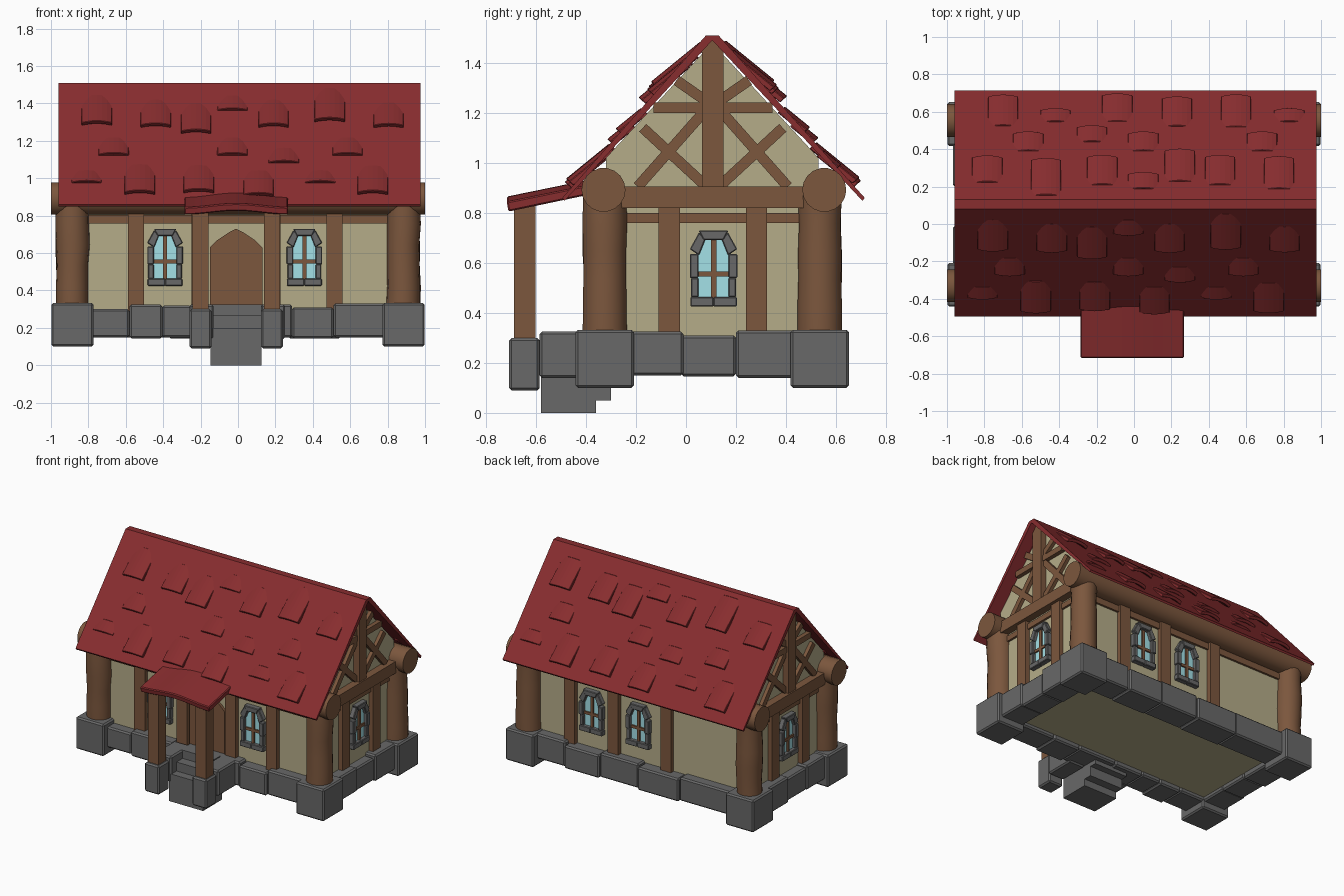
import bpy, bmesh, math, random
from mathutils import Vector

if "Cube" in bpy.data.objects:
    bpy.data.objects.remove(bpy.data.objects["Cube"])

random.seed(4)


def mat(name, *c):
    m = bpy.data.materials.new(name)
    m.diffuse_color = (*c, 1)
    m.use_nodes = True
    m.node_tree.nodes["Principled BSDF"].inputs["Base Color"].default_value = m.diffuse_color
    return m


RED = mat("red_tile", .245, .026, .028)
WOOD = mat("wood", .20, .095, .047)
PLASTER = mat("plaster", .46, .415, .25)
GLASS = mat("glass", .37, .75, .80)
STONE = mat("stone", .14, .14, .14)


def mesh(name, verts, faces, m, bevel=0, smooth=False):
    me = bpy.data.meshes.new(name)
    me.from_pydata(verts, [], faces)
    bm = bmesh.new()
    bm.from_mesh(me)
    bmesh.ops.recalc_face_normals(bm, faces=bm.faces)
    for f in bm.faces:
        f.smooth = smooth and len(f.verts) == 4
    bm.to_mesh(me)
    bm.free()
    me.materials.append(m)
    ob = bpy.data.objects.new(name, me)
    bpy.context.collection.objects.link(ob)
    if bevel:
        b = ob.modifiers.new("bevel", 'BEVEL')
        b.width, b.segments = bevel, 1
    return ob


# Wall planes: map (u along wall, z, d outward) to world space
WALLS = {
    'front': lambda u, z, d: (u, -.32 - d, z),
    'back': lambda u, z, d: (u, .53 + d, z),
    'right': lambda u, z, d: (.885 + d, u, z),
    'left': lambda u, z, d: (-.885 - d, u, z),
}


def prism(name, wall, pts, d0, d1, m, bevel=0):
    n = len(pts)
    P = WALLS[wall]
    v = [P(u, z, d0) for u, z in pts] + [P(u, z, d1) for u, z in pts]
    f = [tuple(range(n)), tuple(range(n, 2 * n))]
    f += [(i, (i + 1) % n, n + (i + 1) % n, n + i) for i in range(n)]
    return mesh(name, v, f, m, bevel)


def bar(name, wall, a, b, w, d0=-.02, d1=.025, m=WOOD):
    a, b = Vector(a), Vector(b)
    t = (b - a).normalized()
    s = Vector((-t.y, t.x)) * w / 2
    return prism(name, wall, [a + s, b + s, b - s, a - s], d0, d1, m)


def box(name, x0, x1, y0, y1, z0, z1, m=STONE, bevel=.01):
    v = [(x, y, z) for x in (x0, x1) for y in (y0, y1) for z in (z0, z1)]
    f = [(0, 1, 3, 2), (4, 5, 7, 6), (0, 1, 5, 4), (2, 3, 7, 6), (0, 2, 6, 4), (1, 3, 7, 5)]
    return mesh(name, v, f, m, bevel)


def log(name, start, axis, length, radius, wobble=.0, rings=6, n=18):
    # Round timber with slightly uneven rings
    v, f = [], []
    for k in range(rings):
        r = radius * (1 + random.uniform(-wobble, wobble))
        off = random.uniform(-wobble, wobble) * .06
        for i in range(n):
            a = 2 * math.pi * i / n
            p, q, t = r * math.cos(a) + off, r * math.sin(a), length * k / (rings - 1)
            d = (p, q, t) if axis == 'z' else (t, p, q)
            v.append(tuple(Vector(start) + Vector(d)))
    for k in range(rings - 1):
        f += [(k * n + i, k * n + (i + 1) % n, (k + 1) * n + (i + 1) % n, (k + 1) * n + i) for i in range(n)]
    f += [tuple(range(n)), tuple(range((rings - 1) * n, rings * n))]
    return mesh(name, v, f, WOOD, 0, True)


# Plaster body and roof slab, both extruded along x
prism("plaster_body", 'right', [(-.32, .18), (.53, .18), (.53, 1.02), (.105, 1.48), (-.32, 1.02)], 0, -1.77, PLASTER)
prism("roof", 'right', [(-.495, .86), (.08, 1.51), (.13, 1.51), (.715, .86), (.706, .848), (.105, 1.49), (-.486, .848)],
      .09, -1.845, RED)

# Corner stones, corner posts, eave logs
for sx in (-1, 1):
    for y in (-.325, .535):
        x = sx * .885
        box("corner_stone", x - .113, x + .113, y - .117, y + .117, .10, .332)
        log("corner_post", (x, y, .31), 'z', .56, .087, .05)
for y in (-.33, .553):
    log("eave_log", (-1, y, .892), 'x', 2, .088)

# Foundation stones
edges = [-.80, -.58, -.405, -.25, -.02, .29, .51, .80]
tops = [.30, .325, .32, .31, .325, .31, .33]
for i in range(7):
    k = .012 * (i % 2)
    box("front_foundation_stone", edges[i], edges[i + 1], -.395 - k, -.21, .15 - k / 2, tops[i])
edges = [-.80, -.37, -.04, .27, .55, .80]
for i in range(5):
    k = .012 * (i % 2)
    box("back_foundation_stone", edges[i], edges[i + 1], .42, .605 + k, .15 - k / 2, tops[i + 2])
for y0, y1, z0, z1, e in ((-.23, -.01, .15, .325, .012), (-.02, .20, .146, .31, 0), (.20, .44, .14, .33, .012)):
    box("right_foundation_stone", .78, .955 + e, y0, y1, z0, z1)
    box("left_foundation_stone", -.955 - e, -.78, y0, y1, z0, z1)


# Windows with stone surround
def window(wall, c):
    def piece(name, pts, d0, d1, m, bevel=0):
        prism(name, wall, [(c + u, z) for u, z in pts], d0, d1, m, bevel)
    piece("window_glass", [(-.07, .45), (.07, .45), (.07, .64), (.04, .71), (-.04, .71), (-.07, .64)], -.01, .008, GLASS)
    bar("window_mullion", wall, (c, .45), (c, .71), .022, 0, .018)
    bar("window_crossbar", wall, (c - .07, .555), (c + .07, .555), .02, 0, .018)
    for s in (-1, 1):
        piece("window_sill_stone", [(0, .425), (s * .093, .425), (s * .093, .463), (0, .463)], -.01, .035, STONE, .004)
        piece("window_jamb_stone", [(s * .06, .463), (s * .09, .463), (s * .09, .54), (s * .06, .54)], -.01, .03, STONE, .004)
        piece("window_jamb_stone", [(s * .06, .54), (s * .095, .54), (s * .095, .635), (s * .06, .635)], -.01, .035, STONE, .004)
        piece("window_arch_stone", [(s * .058, .63), (s * .095, .655), (s * .058, .722), (s * .032, .695)], -.01, .032, STONE, .004)
    piece("window_keystone", [(-.04, .692), (.04, .692), (.06, .73), (-.06, .73)], -.01, .038, STONE, .004)


for wall, c in (('front', -.39), ('front', .355), ('back', .375), ('back', 0), ('right', .11), ('left', .11)):
    window(wall, c)

# Wall timbers
for wall, us in (('front', (-.545, -.205, .185, .515)), ('back', (.545, .195, -.23)),
                 ('right', (-.067, .282)), ('left', (-.067, .282))):
    for u in us:
        bar(wall + "_wall_post", wall, (u, .28), (u, .84), .085, -.02, .033)
for wall in ('front', 'back'):
    bar(wall + "_rail", wall, (-.84, .78), (.84, .78), .045, -.02, .015)

# Gable framing, mirrored about the ridge line
for wall in ('right', 'left'):
    bar(wall + "_rail", wall, (-.26, .78), (.47, .78), .04, -.02, .015)
    bar(wall + "_tie_beam", wall, (-.3, .862), (.52, .862), .085, -.02, .055)
    prism(wall + "_king_post", wall, [(.0645, .88), (.1495, .88), (.1495, 1.45), (.107, 1.495), (.0645, 1.45)], -.02, .045, WOOD)
    bar(wall + "_collar", wall, (-.13, 1.22), (.345, 1.22), .042, -.02, .03)
    for s in (-1, 1):
        for a, b in (((.30, .905), (.03, 1.21)), ((.02, .90), (.28, 1.14)), ((.03, 1.25), (.145, 1.33))):
            bar(wall + "_gable_brace", wall, (.107 + s * a[0], a[1]), (.107 + s * b[0], b[1]), .042)

# Door
prism("door", 'front', [(-.15, .30), (.13, .30), (.13, .63), (.09, .67), (.03, .71), (-.01, .73), (-.05, .71), (-.11, .67),
                        (-.15, .63)], -.02, .02, WOOD)

# Steps
for y0, y1, z0, z1 in ((-.58, -.36, 0, .20), (-.52, -.30, .05, .265), (-.45, -.25, .12, .325)):
    box("step", -.147, .125, y0, y1, z0, z1, bevel=0)

# Porch: stones, posts, arched roof
for x in (-.20, .182):
    box("porch_post_stone", x - .058, x + .058, -.707, -.585, .09, .30)
    box("porch_side_stone", x - .06, x + .07, -.585, -.36, .14, .325)
    box("porch_post", x - .042, x + .042, -.687, -.602, .28, .84, WOOD, 0)
n, v, f = 11, [], []
for i in range(n):
    t = 2 * i / (n - 1) - 1
    arch = .02 * (math.cos(t * math.pi) + 1) / 2
    for y, z in ((-.71, .805), (-.717, .845), (-.40, .91), (-.40, .87)):
        v.append((-.01 + .277 * t, y, z + arch))
for i in range(n - 1):
    f += [(4 * i + j, 4 * i + (j + 1) % 4, 4 * i + 4 + (j + 1) % 4, 4 * i + 4 + j) for j in range(4)]
f += [(0, 1, 2, 3), tuple(range(4 * n - 4, 4 * n))]
mesh("porch_roof", v, f, RED, .006)


# Raised roof tiles: curved slabs tilted out of the slope (x, lower edge y, visible length)
def tile(x, y, vis, s):
    z = .86 + 1.12 * ((y + .495) if s < 0 else (.715 - y))
    a = math.atan(1.12)
    up = Vector((0, -s * math.cos(a), math.sin(a)))
    nor = Vector((0, s * math.sin(a), math.cos(a)))
    n, v, f = 7, [], []
    length = vis + .02
    for i in range(n):
        u = 2 * i / (n - 1) - 1
        bump = .015 * (1 - u * u)
        for t, th in ((0, .024), (0, 0), (length, 0), (length, .024)):
            h = .16 * (vis - t) + bump - th - .007
            v.append(tuple(Vector((x + .081 * u, y, z)) + up * t + nor * h))
    for i in range(n - 1):
        f += [(4 * i + j, 4 * i + (j + 1) % 4, 4 * i + 4 + (j + 1) % 4, 4 * i + 4 + j) for j in range(4)]
    f += [(0, 1, 2, 3), tuple(range(4 * n - 4, 4 * n))]
    mesh("roof_tile", v, f, RED, .003)


# (x, lower edge z, visible length); the back slope is the front turned by 180 degrees
TILES = [(-.755, 1.28, .2), (-.44, 1.27, .18), (-.225, 1.235, .2), (-.03, 1.36, .09), (.19, 1.27, .18), (.49, 1.295, .23),
         (.805, 1.27, .16), (-.665, 1.12, .11), (-.03, 1.12, .11), (.245, 1.08, .09), (.585, 1.12, .11), (-.81, .975, .07),
         (-.525, .91, .2), (-.21, .92, .18), (.11, .90, .17), (.44, .975, .07), (.72, .91, .19)]
for x, z, vis in TILES:
    y = -.495 + (z - .86) / 1.12
    tile(x, y, vis, -1)
    tile(-x + .02, .215 - y, vis, 1)
